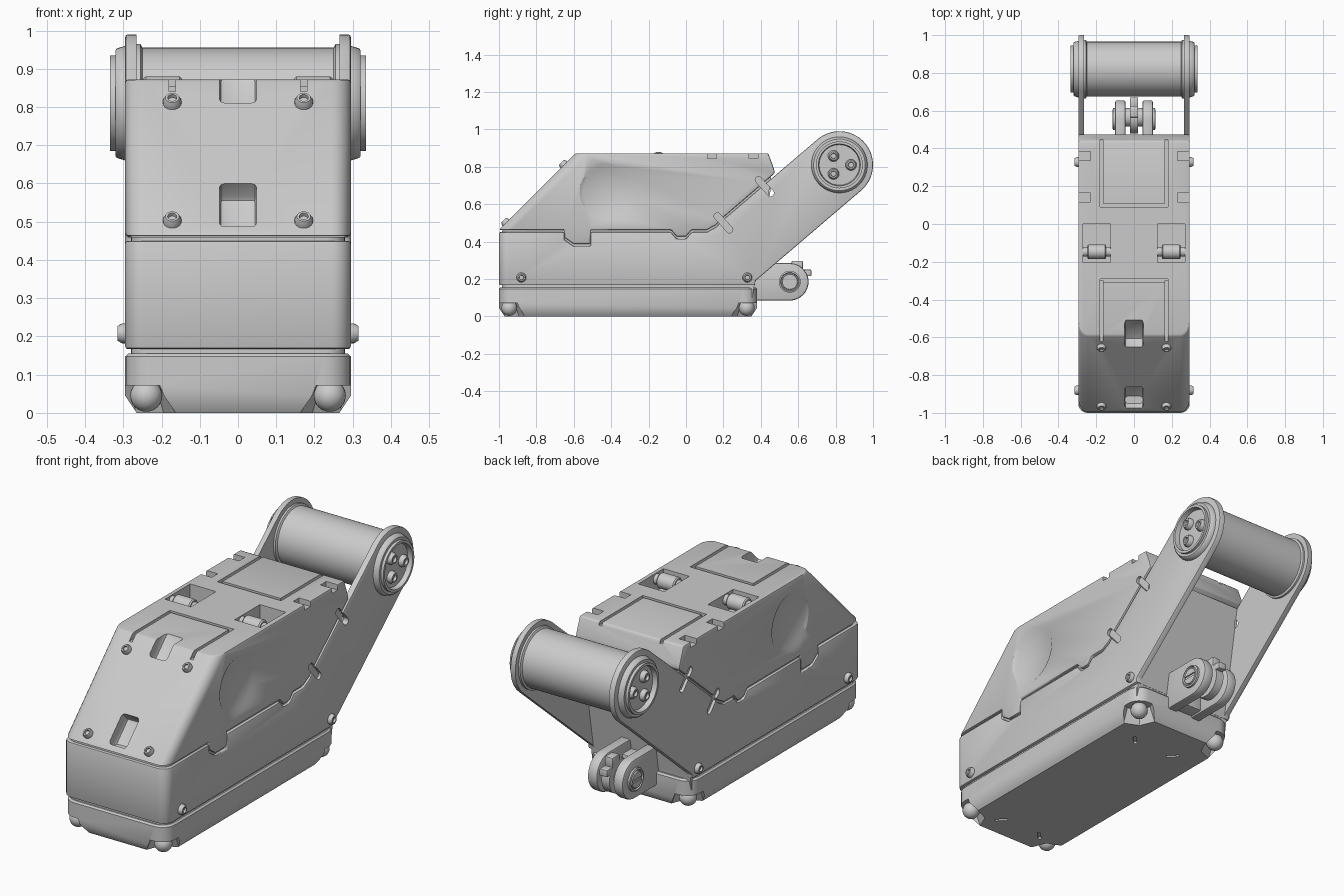
import bpy, bmesh
from math import sin, cos, pi, radians
from mathutils import Vector, Matrix

if "Cube" in bpy.data.objects:
    bpy.data.objects.remove(bpy.data.objects["Cube"])


def make(name, bm, bevel=0):
    bmesh.ops.recalc_face_normals(bm, faces=bm.faces)
    me = bpy.data.meshes.new(name)
    bm.to_mesh(me)
    bm.free()
    ob = bpy.data.objects.new(name, me)
    bpy.context.collection.objects.link(ob)
    if bevel:
        m = ob.modifiers.new("edge", 'BEVEL')
        m.width, m.segments, m.limit_method, m.angle_limit = bevel, 2, 'ANGLE', radians(40)
        apply(ob, m)
    return ob


def apply(ob, m):
    bpy.context.view_layer.objects.active = ob
    bpy.ops.object.modifier_apply(modifier=m.name)


def cut(ob, cutters):
    for c in cutters:
        m = ob.modifiers.new("cut", 'BOOLEAN')
        m.operation, m.solver, m.object = 'DIFFERENCE', 'EXACT', c
        apply(ob, m)
        bpy.data.objects.remove(c)


def arc(cy, cz, r, a0, a1, n):
    return [(cy + r * cos(radians(a0 + (a1 - a0) * i / n)),
             cz + r * sin(radians(a0 + (a1 - a0) * i / n))) for i in range(n + 1)]


def prism(name, prof, x0, x1, bevel=0, round_front=0):
    """Side profile (y, z) pushed from x0 to x1; optional rounding of the front corners."""
    bm = bmesh.new()
    f = bm.faces.new([bm.verts.new((x0, y, z)) for y, z in prof])
    r = bmesh.ops.extrude_face_region(bm, geom=[f])
    bmesh.ops.translate(bm, vec=(x1 - x0, 0, 0), verts=[v for v in r['geom'] if isinstance(v, bmesh.types.BMVert)])
    if round_front:
        es = [e for e in bm.edges if abs(e.verts[0].co.z - e.verts[1].co.z) > .2
              and e.verts[0].co.y + e.verts[1].co.y < -1]
        bmesh.ops.bevel(bm, geom=es, offset=round_front, segments=6, profile=.5, affect='EDGES')
    return make(name, bm, bevel)


def box(name, c, size, rot=Matrix(), bevel=0):
    bm = bmesh.new()
    bmesh.ops.create_cube(bm, size=1, matrix=Matrix.Translation(c) @ rot @ Matrix.Diagonal((*size, 1)))
    return make(name, bm, bevel)


def lathe(name, prof, loc, axis, n=40):
    """Profile of (distance along axis, radius) turned round the axis."""
    bm = bmesh.new()
    rings = [[bm.verts.new((r * cos(2 * pi * i / n), r * sin(2 * pi * i / n), d)) for i in range(n)] for d, r in prof]
    for a, b in zip(rings, rings[1:]):
        for i in range(n):
            bm.faces.new((a[i], a[(i + 1) % n], b[(i + 1) % n], b[i]))
    bm.faces.new(rings[0])
    bm.faces.new(rings[-1])
    q = Vector(axis).to_track_quat('Z', 'Y').to_matrix().to_4x4()
    bm.transform(Matrix.Translation(loc) @ q)
    return make(name, bm)


def bolt(name, loc, axis, r=.026, h=.02):
    return lathe(name, [(-.01, r), (h * .4, r), (h, r * .75), (h, r * .5), (h * .5, r * .45)], loc, axis, 20)


W = .295
DY, DZ = .82, .81           # drum axle
DIRS = (1, -1)

# base tray: lofted rounded rectangle with a chamfered underside
bm = bmesh.new()
rings = []
for z, ins in ((0, .03), (.045, 0), (.147, 0), (.155, .008)):
    x, y0, y1, r = W - ins, -1 + ins, .38 - ins, .07 - ins * .5
    pts = (arc(x - r, y1 - r, r, 0, 90, 6) + arc(-x + r, y1 - r, r, 90, 180, 6)
           + arc(-x + r, y0 + r, r, 180, 270, 6) + arc(x - r, y0 + r, r, 270, 360, 6))
    rings.append([bm.verts.new((*p, z)) for p in pts])
for a, b in zip(rings, rings[1:]):
    for i in range(len(a)):
        j = (i + 1) % len(a)
        bm.faces.new((a[i], a[j], b[j], b[i]))
bm.faces.new(rings[0])
bm.faces.new(rings[-1])
base = make("base_tray", bm)
cutters = []
for s in DIRS:
    for y, t in ((-.97, -1), (.35, 1)):
        cutters.append(lathe("foot_cut", [(-.02, .115), (.072, .078)], (s * .27, y, 0), (0, 0, 1), 8))
    for y, t in ((-.86, -1), (.15, 1)):
        cutters.append(box("slot_cut", (s * .12, y, 0), (.06, .014, .02), Matrix.Rotation(s * t * pi / 4, 4, 'Z')))
cut(base, cutters)

# ball feet
for s in DIRS:
    for y in (-.945, .325):
        bm = bmesh.new()
        bmesh.ops.create_uvsphere(bm, u_segments=24, v_segments=16, radius=.042,
                                  matrix=Matrix.Translation((s * .24, y, .045)))
        make("ball_foot", bm)

# inner core that shows as the floor of the seams
prism("inner_core", [(-.985, .1), (-.985, .46), (-.85, .46), (-.6, .6), (.3, .78), (.45, .775), (.455, .74),
                     (.355, .1)], -.28, .28, 0, .05)

# lower shell with the two rear arms
seam = [(.19, .509), (.16, .477), (.11, .45), (.03, .45), (0, .415), (-.05, .415), (-.08, .45), (-.51, .45),
        (-.51, .375), (-.6, .375), (-.65, .41), (-.65, .45), (-1, .45)]
lower = prism("lower_shell", [(-1, .167), (.37, .167), (.37, .189)] + arc(DY, DZ, .18, -49.5, 130.5, 28) + seam,
              -W, W, .007, .05)
cut(lower, [prism("channel_cut", [(.465, 1.2), (.465, .75), (.365, .16), (.365, -.1), (1.3, -.1), (1.3, 1.2)],
                  -.265, .265)])

# upper shell
upper = prism("upper_shell", [(y, z + .012) for y, z in reversed(seam)]
              + [(.475, .766), (.47, .79), (.44, .872), (-.59, .872)], -W, W, .008, .05)


def clip_slot(y, z, s):
    a = -48
    d = Vector((cos(radians(a)), sin(radians(a)))) * .048
    pts = arc(y + d.x, z + d.y, .018, a - 90, a + 90, 8) + arc(y - d.x, z - d.y, .018, a + 90, a + 270, 8)
    return prism("clip_cut", pts, s * .262, s * .4)


cutters = []
for s in DIRS:
    # side dish, clip slots, edge notches, roller pockets, panel grooves
    cutters.append(lathe("dish_cut", [(-.012, .13), (0, .148), (.004, .152), (.03, .152)],
                         (s * W, -.42, .665), (s, 0, 0), 48))
    cutters += [clip_slot(.42, .695, s), clip_slot(.2, .5, s)]
    cutters += [box("notch_cut", (s * .28, y, .875), (.1, .048, .06)) for y in (.36, .14)]
    cutters.append(box("pocket_cut", (s * .197, -.102, .85), (.146, .204, .14)))
    cutters.append(box("groove_cut", (s * .172, .29, .88), (.017, .38, .05)))
    cutters.append(box("groove_cut", (s * .172, -.48, .87), (.017, .36, .06)))
    cut(lower, [clip_slot(.42, .695, s), clip_slot(.2, .5, s)])
cutters += [box("groove_cut", (0, y, .88), (.361, .018, .05)) for y in (.1, -.3)]
tilt = Matrix.Rotation(radians(45), 4, 'X')
cutters.append(box("window_cut", (0, -.92, .545), (.098, .16, .13), tilt, .015))
cutters.append(box("window_cut", (0, -.6, .865), (.098, .15, .13), tilt, .015))
cut(upper, cutters)

# bolts on the slope and on the sides, rollers in the top pockets
for s in DIRS:
    for z in (.5, .81):
        bolt("front_bolt", (s * .172, -1 + (z - .462), z), (0, -1, 1), .024)
    for y in (-.88, .328):
        bolt("side_bolt", (s * W, y, .208), (s, 0, 0))
    lathe("top_roller", [(-.075, .026), (-.05, .026), (-.05, .033), (-.044, .038), (.044, .038), (.05, .033),
                         (.05, .026), (.075, .026)], (s * .197, -.147, .842), (1, 0, 0), 28)

# drum between the arms, with flanged hubs
lathe("drum", [(-.27, .155), (-.255, .155), (-.25, .145), (.25, .145), (.255, .155), (.27, .155)],
      (0, DY, DZ), (1, 0, 0), 64)
for s in DIRS:
    lathe("drum_hub", [(-.02, .15), (0, .15), (.022, .143), (.026, .138), (.026, .125), (.04, .125), (.04, .112),
                       (.015, .108)], (s * W, DY, DZ), (s, 0, 0), 56)
    for k in range(3):
        a = radians(120 * k)
        bolt("hub_bolt", (s * .31, DY + .062 * cos(a), DZ + .055 * sin(a)), (s, 0, 0), .03, .024)

# rear hitch: two cheeks, pin with a slot, toothed wheel in the middle
cheek = [(.345, .085)] + arc(.555, .185, .1, -90, 90, 20) + [(.345, .285)]
for s in DIRS:
    prism("hitch_cheek", cheek, s * .045, s * .1, .01)
    pin = lathe("hitch_pin", [(-.03, .058), (.01, .058), (.013, .05), (.006, .047), (.006, .042), (.013, .04)],
                (s * .1, .555, .185), (s, 0, 0), 32)
    cut(pin, [box("pin_slot_cut", (s * .115, .555, .185), (.016, .075, .014))])
lathe("hitch_wheel", [(-.05, .05), (-.022, .05), (-.022, .085), (.022, .085), (.022, .05), (.05, .05)],
      (0, .565, .185), (1, 0, 0), 36)
box("hitch_web", (0, .4, .165), (.12, .1, .14), bevel=.008)
box("hitch_tooth", (0, .595, .272), (.044, .06, .05), bevel=.005)
box("hitch_tooth", (0, .645, .233), (.044, .05, .035), bevel=.005)

# smooth shading with sharp edges kept
bpy.ops.object.select_all(action='SELECT')
bpy.ops.object.shade_smooth_by_angle(angle=radians(35))
